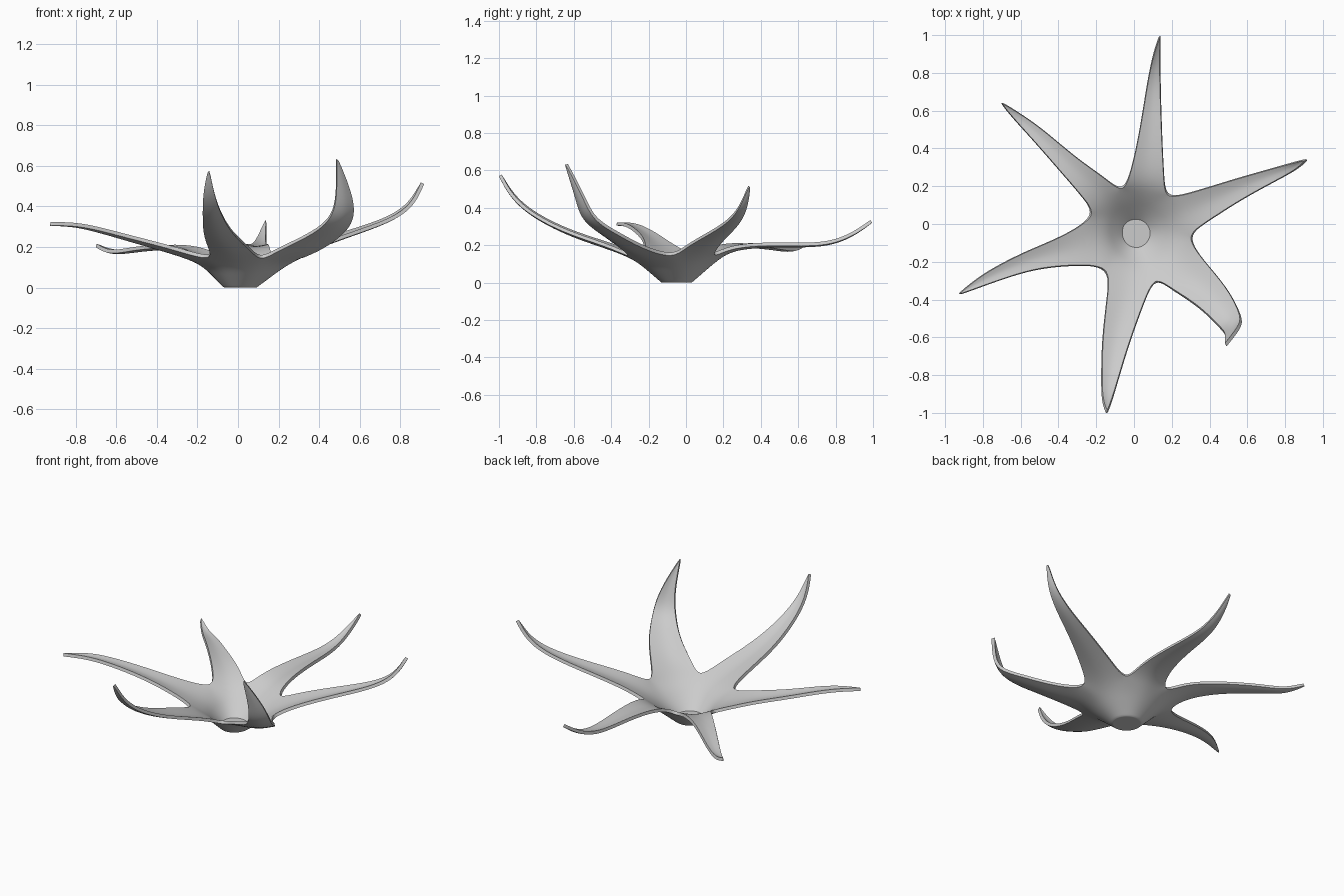
import bpy, bmesh, math
from mathutils import Vector

cube = bpy.data.objects.get("Cube")
if cube:
    bpy.data.objects.remove(cube)

grey = bpy.data.materials.new("plain_grey")
grey.use_nodes = True
tone = (0.6, 0.6, 0.6, 1)
grey.diffuse_color = tone
grey.node_tree.nodes["Principled BSDF"].inputs["Base Color"].default_value = tone

# Petal midlines, counter-clockwise: x, y, z, half width
back = [(.07, .25, .19, .09), (.09, .5, .2, .058), (.105, .75, .19, .036),
        (.12, .9, .25, .02), (.137, .995, .32, .006)]
back_right = [(-.21, .19, .18, .08), (-.34, .305, .2, .057), (-.51, .475, .18, .04),
              (-.62, .57, .16, .024), (-.7, .64, .2, .006)]
front_right = [(-.36, -.145, .19, .08), (-.55, -.19, .24, .053), (-.73, -.265, .29, .038),
               (-.83, -.315, .305, .025), (-.925, -.37, .305, .006)]
front = [(-.045, -.4, .19, .1), (-.1, -.63, .26, .073), (-.13, -.83, .36, .045),
         (-.145, -.94, .46, .028), (-.145, -1, .57, .006)]
front_left = [(.3, -.29, .18, .12), (.43, -.4, .25, .09), (.52, -.53, .33, .065),
              (.53, -.57, .45, .045), (.49, -.645, .63, .006)]
back_left = [(.34, .085, .19, .09), (.55, .185, .26, .058), (.75, .265, .325, .035),
             (.86, .31, .4, .022), (.915, .34, .51, .006)]
petals = [back, back_right, front_right, front, front_left, back_left]

# Rounded gaps between petals; each one comes before the petal of the same index
gaps = [(.17, .135), (-.065, .17), (-.2, .04), (-.125, -.22), (.11, -.28), (.27, -.07)]
GAP_HEIGHT = 0.125
centre = Vector((.01, -.05, 0))

bm = bmesh.new()


def strip(lower, upper):
    for a, b, c, d in zip(lower, lower[1:], upper[1:], upper):
        bm.faces.new((a, b, c, d))


# Rim of the cup: gap, petal root, gap, petal root...
rim = []
for i, petal in enumerate(petals):
    gap = Vector((*gaps[i], GAP_HEIGHT))
    after = Vector((*gaps[(i + 1) % len(gaps)], GAP_HEIGHT))
    root = (gap + after) / 2
    root += (root - centre).normalized() * 0.03
    root.z = GAP_HEIGHT - 0.005
    rim += [bm.verts.new(gap), bm.verts.new(root)]

# Flat foot and sloping wall of the cup
rings = []
for radius, blend in ((0.05, 0), (0.085, 0), (0, 0.5)):
    ring = []
    for v in rim:
        flat = Vector((v.co.x, v.co.y, 0)) - centre
        foot = centre + flat.normalized() * (radius or 0.085)
        ring.append(bm.verts.new(foot.lerp(v.co, blend)))
    rings.append(ring)
rings.append(rim)
hub = bm.verts.new(centre)
for a, b in zip(rings[0], rings[0][1:] + rings[0][:1]):
    bm.faces.new((hub, a, b))
for low, high in zip(rings, rings[1:]):
    strip(high + high[:1], low + low[:1])

# Petals grow outward from the rim, slightly hollow across
for i, petal in enumerate(petals):
    row = [rim[(2 * i + k) % len(rim)] for k in range(3)]
    points = [Vector(p[:3]) for p in petal]
    along = points[-1] - points[0]
    side = Vector((-along.y, along.x, 0)).normalized()
    previous = row[1].co
    for p, station in zip(points, petal):
        half = station[3]
        normal = (p - previous).cross(side).normalized()
        new_row = [bm.verts.new(p - side * half),
                   bm.verts.new(p - normal * half * 0.25),
                   bm.verts.new(p + side * half)]
        strip(new_row, row)
        row, previous = new_row, p

bmesh.ops.recalc_face_normals(bm, faces=bm.faces[:])
bm.normal_update()
if hub.normal.z < 0:
    bmesh.ops.reverse_faces(bm, faces=bm.faces[:])

# Keep the edge of the foot crisp
crease = bm.edges.layers.float.new("crease_edge")
for a, b in zip(rings[1], rings[1][1:] + rings[1][:1]):
    bm.edges.get((a, b))[crease] = 0.8

mesh = bpy.data.meshes.new("petal_cup")
bm.to_mesh(mesh)
bm.free()
cup = bpy.data.objects.new("petal_cup", mesh)
bpy.context.collection.objects.link(cup)
mesh.materials.append(grey)

smooth = cup.modifiers.new("smooth", "SUBSURF")
smooth.levels = smooth.render_levels = 3
shell = cup.modifiers.new("shell", "SOLIDIFY")
shell.thickness = 0.018
shell.offset = 1

bpy.context.view_layer.objects.active = cup
cup.select_set(True)
for modifier in ("smooth", "shell"):
    bpy.ops.object.modifier_apply(modifier=modifier)
bpy.ops.object.shade_smooth_by_angle(angle=math.radians(40))
